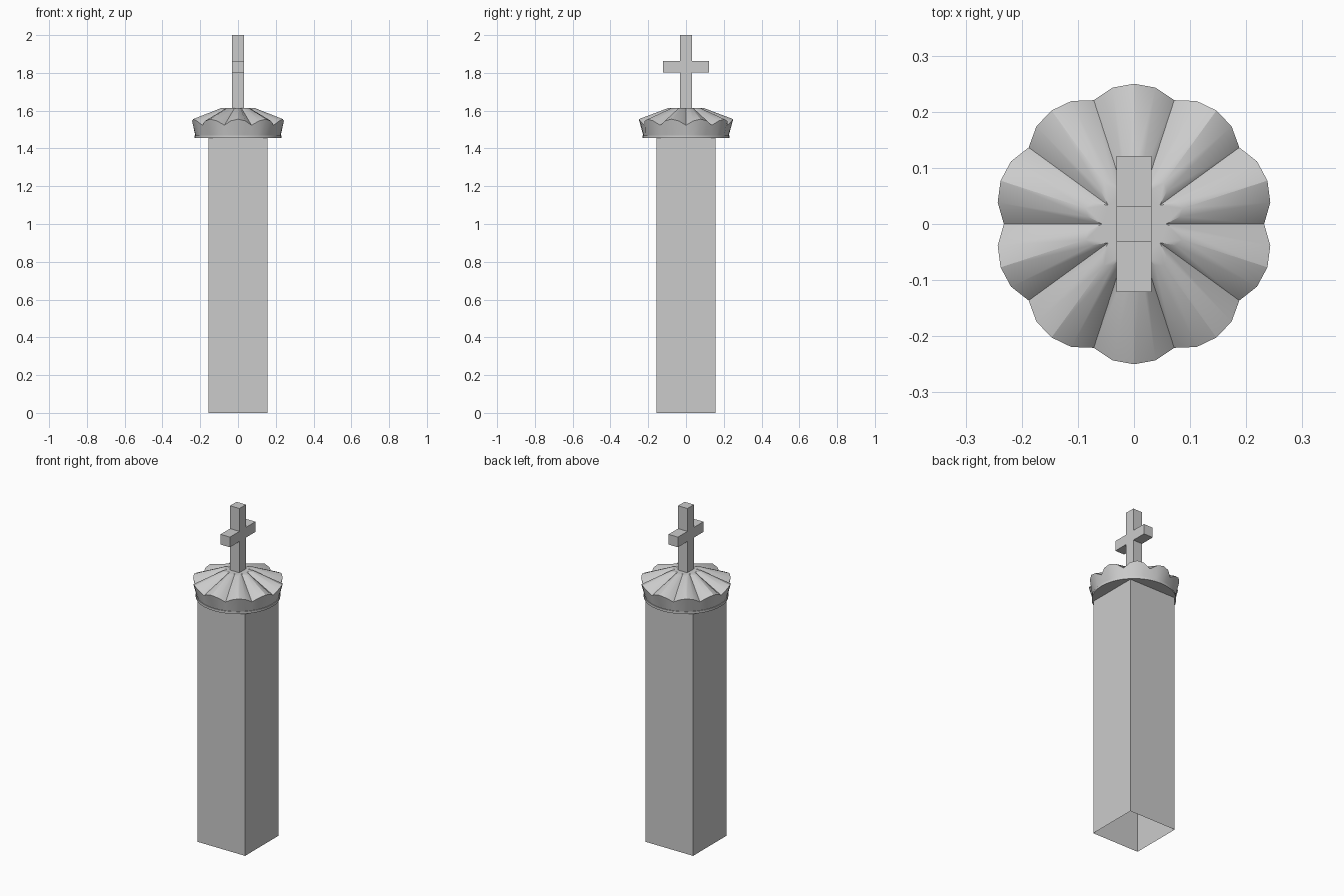
import bpy, bmesh, math

if "Cube" in bpy.data.objects:
    bpy.data.objects.remove(bpy.data.objects["Cube"])


def make_object(name, bm):
    bmesh.ops.recalc_face_normals(bm, faces=bm.faces)
    mesh = bpy.data.meshes.new(name)
    bm.to_mesh(mesh)
    bm.free()
    obj = bpy.data.objects.new(name, mesh)
    bpy.context.collection.objects.link(obj)
    return obj


def smooth(obj, degrees):
    bpy.ops.object.select_all(action='DESELECT')
    obj.select_set(True)
    bpy.context.view_layer.objects.active = obj
    bpy.ops.object.shade_smooth_by_angle(angle=math.radians(degrees))


def loft(bm, rings, cap_top=False):
    rows = [[bm.verts.new(p) for p in ring] for ring in rings]
    n = len(rows[0])
    for a, b in zip(rows, rows[1:]):
        for i in range(n):
            j = (i + 1) % n
            bm.faces.new((a[i], a[j], b[j], b[i]))
    if cap_top:
        bm.faces.new(rows[-1])


# Square pillar, open at the bottom
H = 0.157
bm = bmesh.new()
square = [(-H, -H), (H, -H), (H, H), (-H, H)]
loft(bm, [[(x, y, z) for x, y in square] for z in (0, 1.455)])
make_object("pillar", bm)

# Thin round plate under the canopy
bm = bmesh.new()
bmesh.ops.create_cone(bm, cap_ends=True, segments=40,
                      radius1=0.23, radius2=0.23, depth=0.014)
bmesh.ops.translate(bm, verts=bm.verts, vec=(0, 0, 1.461))
smooth(make_object("plate", bm), 30)

# Fluted canopy: ten lobes, four segments each
LOBES, SEG = 10, 4
COUNT = LOBES * SEG


def lobed_ring(radii, heights):
    ring = []
    for i in range(COUNT):
        a = 2 * math.pi * i / COUNT
        r, z = radii[i % SEG], heights[i % SEG]
        ring.append((r * math.cos(a), r * math.sin(a), z))
    return ring


bm = bmesh.new()
loft(bm, [
    lobed_ring([0.226] * 4, [1.467] * 4),
    lobed_ring([0.232, 0.246, 0.250, 0.246], [1.523, 1.546, 1.555, 1.546]),
    lobed_ring([0.057, 0.083, 0.091, 0.083], [1.615] * 4),
], cap_top=True)
smooth(make_object("fluted_canopy", bm), 30)

# Cross on top, extruded along x
W, ARM = 0.031, 0.121
half = [(W, 1.61), (W, 1.802), (ARM, 1.802), (ARM, 1.863), (W, 1.863), (W, 2.0)]
outline = half + [(-y, z) for y, z in reversed(half)]
bm = bmesh.new()
face = bm.faces.new([bm.verts.new((-W, y, z)) for y, z in outline])
side = bmesh.ops.extrude_face_region(bm, geom=[face], use_keep_orig=True)
moved = [v for v in side["geom"] if isinstance(v, bmesh.types.BMVert)]
bmesh.ops.translate(bm, verts=moved, vec=(2 * W, 0, 0))
make_object("cross", bm)
